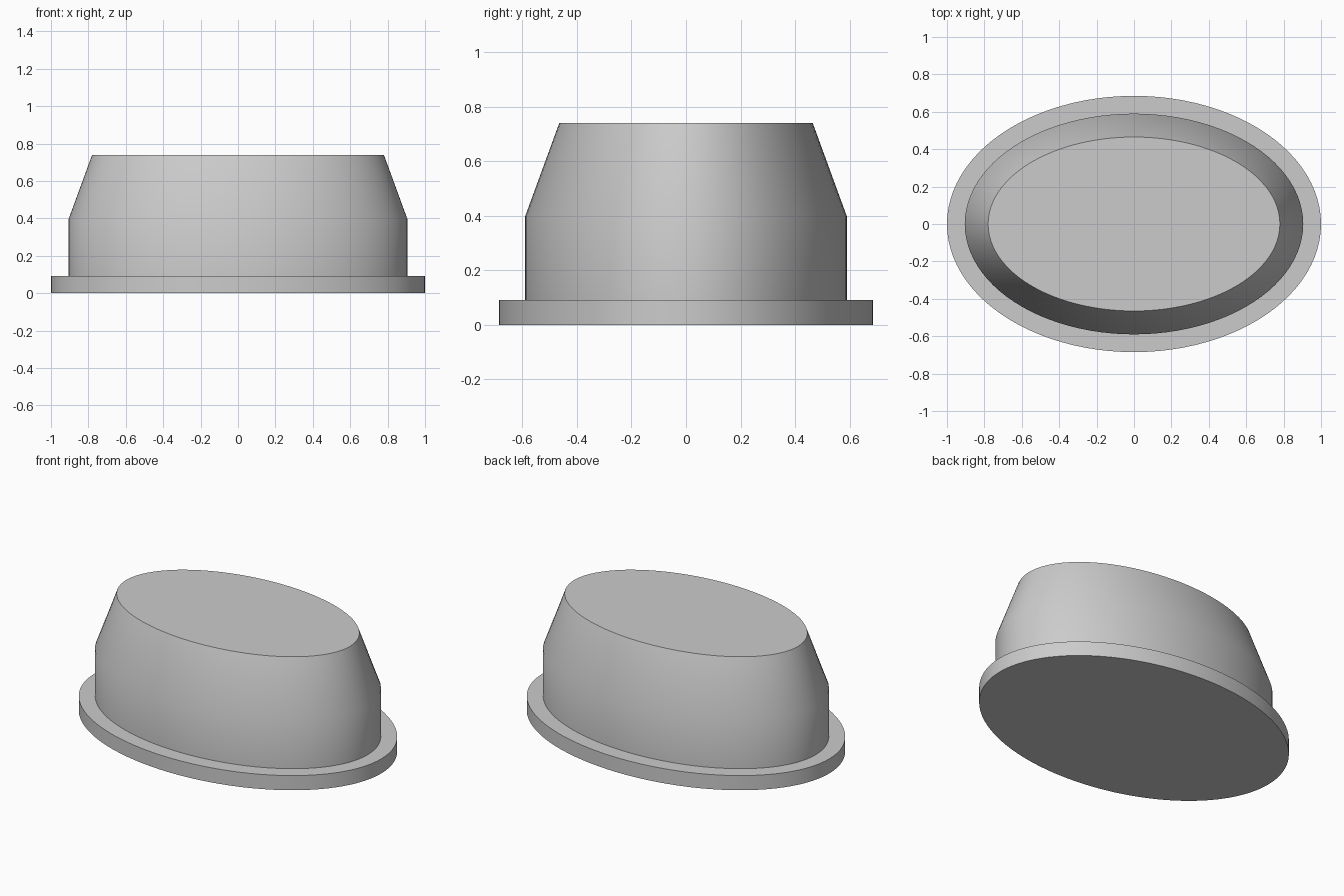
import bpy
import bmesh
import math

if "Cube" in bpy.data.objects:
    bpy.data.objects.remove(bpy.data.objects["Cube"])

SEGMENTS = 96

grey = bpy.data.materials.new("light grey")
grey.diffuse_color = (0.6, 0.6, 0.6, 1)
grey.use_nodes = True
grey.node_tree.nodes["Principled BSDF"].inputs["Base Color"].default_value = grey.diffuse_color


def oval_solid(name, rings):
    """Closed solid lofted through oval rings given as (half width, half depth, z)."""
    bm = bmesh.new()
    loops = []
    for rx, ry, z in rings:
        angles = [2 * math.pi * i / SEGMENTS for i in range(SEGMENTS)]
        loops.append([bm.verts.new((rx * math.cos(a), ry * math.sin(a), z)) for a in angles])
    for low, high in zip(loops, loops[1:]):
        for i in range(SEGMENTS):
            j = (i + 1) % SEGMENTS
            bm.faces.new((low[i], low[j], high[j], high[i]))
    bm.faces.new(loops[0][::-1])
    bm.faces.new(loops[-1])
    mesh = bpy.data.meshes.new(name)
    bm.to_mesh(mesh)
    bm.free()
    mesh.materials.append(grey)
    obj = bpy.data.objects.new(name, mesh)
    bpy.context.collection.objects.link(obj)
    bpy.ops.object.select_all(action='DESELECT')
    obj.select_set(True)
    bpy.context.view_layer.objects.active = obj
    bpy.ops.object.shade_smooth_by_angle(angle=math.radians(30))
    return obj


# Thin oval flange at the bottom
oval_solid("base_flange", [(1.0, 0.685, 0), (1.0, 0.685, 0.092)])

# Straight lower wall, then a tapered upper wall to the flat top
oval_solid("tapered_body", [(0.905, 0.59, 0.092), (0.905, 0.59, 0.398), (0.78, 0.465, 0.74)])
